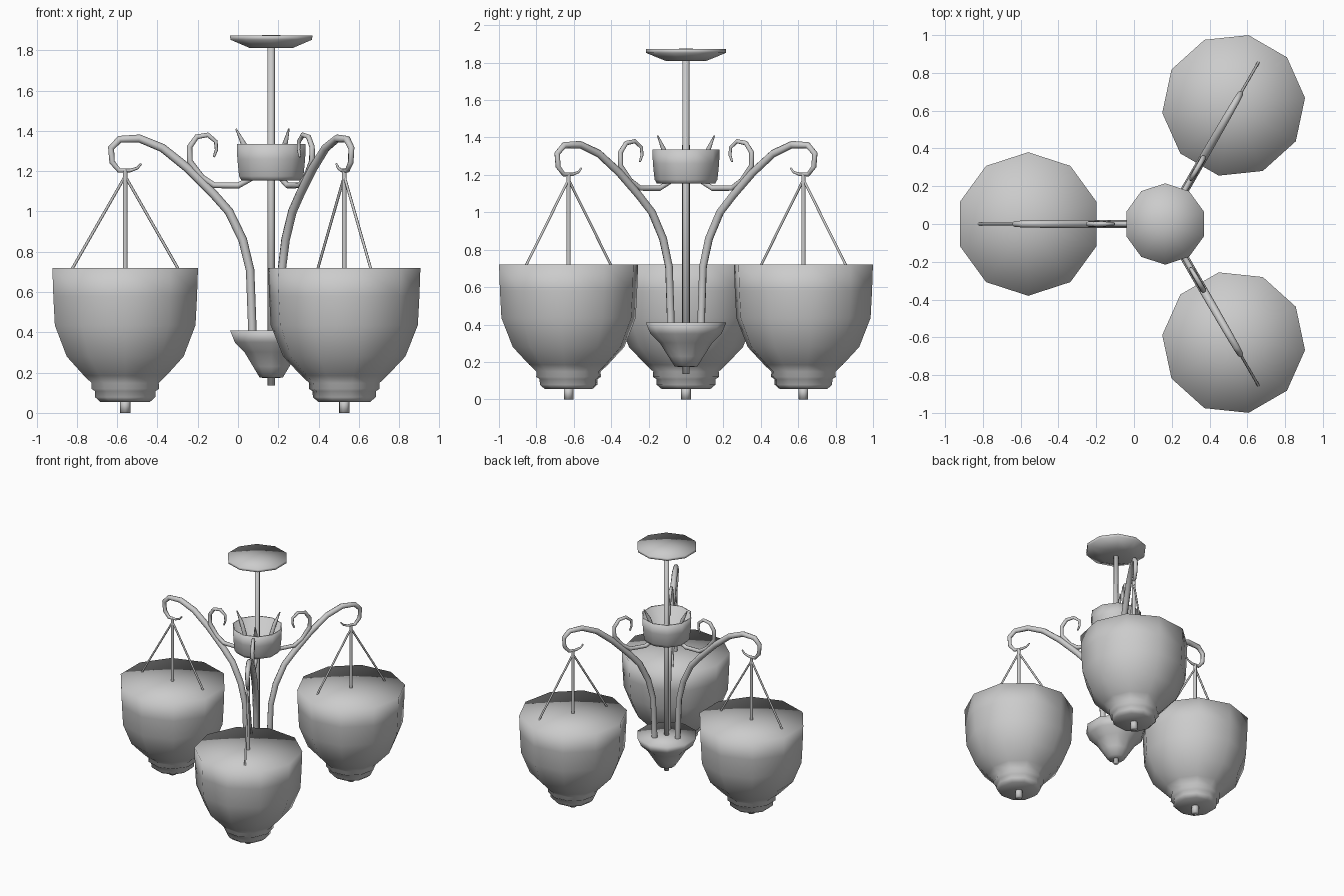
import bpy, bmesh
from math import cos, sin, pi, radians

if "Cube" in bpy.data.objects:
    bpy.data.objects.remove(bpy.data.objects["Cube"])

AXIS_X = 0.165     # centre column position
REACH = 0.725      # column to shade centre
SIDES = 10


def place(ob, angle):
    ob.location = (AXIS_X, 0, 0)
    ob.rotation_euler = (0, 0, radians(angle))


def lathe(name, profile, offset=0.0, angle=0, sides=SIDES):
    """Spin (radius, z) points; radius 0 makes a pole."""
    bm = bmesh.new()
    rings = []
    for r, z in profile:
        if r == 0:
            rings.append([bm.verts.new((offset, 0, z))])
        else:
            rings.append([bm.verts.new((offset + r * cos(pi / 2 + 2 * pi * k / sides),
                                        r * sin(pi / 2 + 2 * pi * k / sides), z))
                          for k in range(sides)])
    for a, b in zip(rings, rings[1:]):
        for k in range(sides):
            n = (k + 1) % sides
            quad = [a[k % len(a)], a[n % len(a)], b[n % len(b)], b[k % len(b)]]
            bm.faces.new(list(dict.fromkeys(quad)))
    bmesh.ops.recalc_face_normals(bm, faces=bm.faces)
    for f in bm.faces:
        f.smooth = True
    me = bpy.data.meshes.new(name)
    bm.to_mesh(me)
    bm.free()
    ob = bpy.data.objects.new(name, me)
    bpy.context.collection.objects.link(ob)
    place(ob, angle)
    return ob


def tube(name, points, angle):
    """Sweep a round section along (outward, z, radius) points."""
    cu = bpy.data.curves.new(name, 'CURVE')
    cu.dimensions = '3D'
    cu.bevel_depth = 1.0
    cu.bevel_resolution = 2
    cu.use_fill_caps = True
    sp = cu.splines.new('POLY')
    sp.points.add(len(points) - 1)
    for p, (x, z, r) in zip(sp.points, points):
        p.co = (x, 0, z, 1)
        p.radius = r
    sp.use_smooth = True
    ob = bpy.data.objects.new(name, cu)
    bpy.context.collection.objects.link(ob)
    place(ob, angle)
    bpy.ops.object.select_all(action='DESELECT')
    ob.select_set(True)
    bpy.context.view_layer.objects.active = ob
    bpy.ops.object.convert(target='MESH')


# Central column
lathe("ceiling_canopy", [(0, 1.875), (0.215, 1.872), (0.213, 1.852), (0.11, 1.81), (0, 1.81)])
lathe("centre_rod", [(0, 1.83), (0.018, 1.83), (0.018, 0.135), (0, 0.135)], sides=8)
lathe("centre_cup", [(0, 1.17), (0.15, 1.17), (0.17, 1.335), (0.18, 1.335),
                     (0.177, 1.26), (0.168, 1.175), (0.155, 1.153), (0, 1.153)])
lathe("base_cone", [(0, 0.41), (0.215, 0.41), (0.19, 0.35), (0.14, 0.302),
                    (0.095, 0.23), (0.06, 0.175), (0, 0.172)])

# Profiles shared by the three branches
ARM = [(0.094, 0.39, 0.021), (0.095, 0.45, 0.021), (0.105, 0.71, 0.021), (0.142, 0.86, 0.022),
       (0.21, 1.0, 0.022), (0.29, 1.09, 0.022), (0.415, 1.215, 0.022), (0.54, 1.315, 0.021),
       (0.655, 1.362, 0.020), (0.752, 1.358, 0.018), (0.795, 1.315, 0.016), (0.79, 1.245, 0.014),
       (0.755, 1.203, 0.012), (0.70, 1.203, 0.009), (0.665, 1.215, 0.007), (0.645, 1.237, 0.005)]
SCROLL = [(0.175, 1.41, 0.004), (0.135, 1.33, 0.014), (0.105, 1.24, 0.015), (0.105, 1.16, 0.015),
          (0.165, 1.128, 0.015), (0.285, 1.13, 0.015), (0.345, 1.17, 0.015), (0.405, 1.25, 0.015),
          (0.405, 1.32, 0.014), (0.37, 1.37, 0.013), (0.315, 1.38, 0.012), (0.275, 1.347, 0.010),
          (0.272, 1.305, 0.008), (0.285, 1.27, 0.006)]
SHADE = [(0, 0.72), (0.38, 0.72), (0.375, 0.58), (0.367, 0.435), (0.305, 0.28),
         (0.215, 0.185), (0.175, 0.148), (0.177, 0.12), (0.158, 0.108), (0.157, 0.078),
         (0.13, 0.055), (0, 0.055)]

for label, angle in (("left", 180), ("back", 60), ("front", -60)):
    # Curved arm with hook, and inner scroll
    tube(label + "_arm", ARM, angle)
    tube(label + "_scroll", SCROLL, angle)
    # Shade, hanging rod, bottom finial and support wires
    lathe(label + "_shade", SHADE, REACH, angle)
    tube(label + "_hanger_rod", [(REACH, 1.205, 0.012), (REACH, 0.71, 0.012)], angle)
    lathe(label + "_finial", [(0, 0.07), (0.026, 0.07), (0.026, 0), (0, 0)], REACH, angle, 8)
    for side, s in (("outer", 1), ("inner", -1)):
        tube(f"{label}_{side}_wire", [(REACH, 1.175, 0.007), (REACH + s * 0.266, 0.71, 0.007)], angle)
